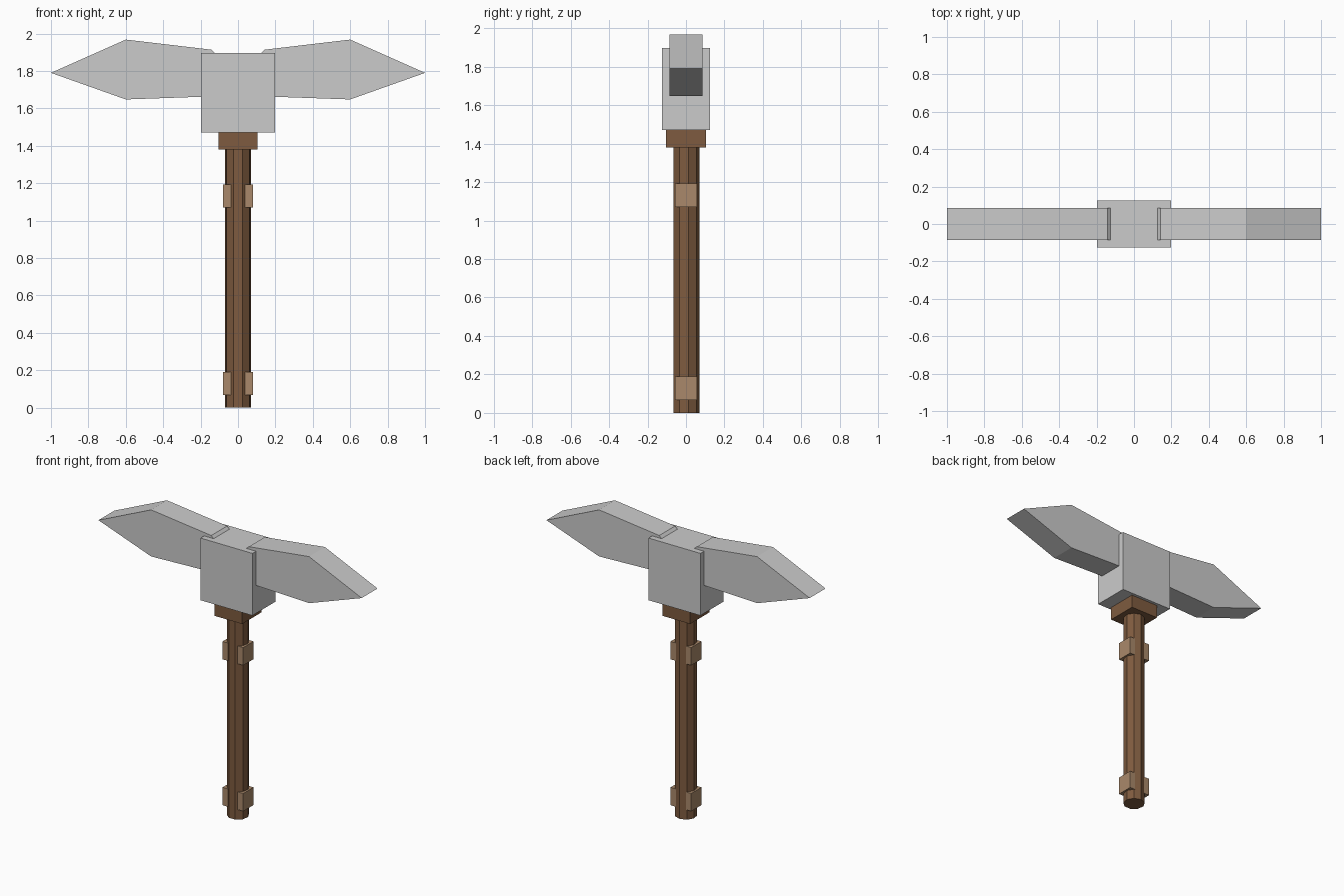
import bpy, bmesh
from math import radians, sin, cos

if "Cube" in bpy.data.objects:
    bpy.data.objects.remove(bpy.data.objects["Cube"])


def material(name, rgb):
    m = bpy.data.materials.new(name)
    m.diffuse_color = (*rgb, 1)
    m.use_nodes = True
    m.node_tree.nodes["Principled BSDF"].inputs["Base Color"].default_value = m.diffuse_color
    return m


wood = material("dark_wood", (0.21, 0.105, 0.05))
wrap = material("light_wood", (0.40, 0.25, 0.145))


def prism(name, outline, direction, mat=None):
    """Extrude a closed outline of 3D points along a direction."""
    bm = bmesh.new()
    face = bm.faces.new([bm.verts.new(p) for p in outline])
    ext = bmesh.ops.extrude_face_region(bm, geom=[face], use_keep_orig=True)
    moved = [v for v in ext["geom"] if isinstance(v, bmesh.types.BMVert)]
    bmesh.ops.translate(bm, verts=moved, vec=direction)
    bmesh.ops.recalc_face_normals(bm, faces=bm.faces)
    me = bpy.data.meshes.new(name)
    bm.to_mesh(me)
    bm.free()
    ob = bpy.data.objects.new(name, me)
    bpy.context.collection.objects.link(ob)
    if mat:
        me.materials.append(mat)
    return ob


def box(name, x, y, z, mat=None):
    """Box from (min, max) ranges."""
    base = [(x[0], y[0], z[0]), (x[1], y[0], z[0]), (x[1], y[1], z[0]), (x[0], y[1], z[0])]
    return prism(name, base, (0, 0, z[1] - z[0]), mat)


# Nine-sided handle, flat side to the front
ring = [(0.07 * sin(radians(40 * i)), 0.07 * cos(radians(40 * i)), 0) for i in range(9)]
prism("handle", ring, (0, 0, 1.40), wood)

# Collar and head block
box("collar", (-0.105, 0.105), (-0.105, 0.105), (1.38, 1.475), wood)
box("head_block", (-0.197, 0.197), (-0.125, 0.125), (1.47, 1.897))

# Pointed blades and grip pads, mirrored left and right
blade = [(1, 1.79), (0.6, 1.968), (0.143, 1.914), (0.01, 1.79), (0.143, 1.664), (0.6, 1.648)]
for side, s in (("left", -1), ("right", 1)):
    prism(side + "_blade", [(s * x, -0.086, z) for x, z in blade], (0, 0.172, 0))
    for level, z in (("lower", 0.068), ("upper", 1.07)):
        box(f"{level}_{side}_grip_pad", sorted((s * 0.037, s * 0.079)),
            (-0.056, 0.056), (z, z + 0.122), wrap)
